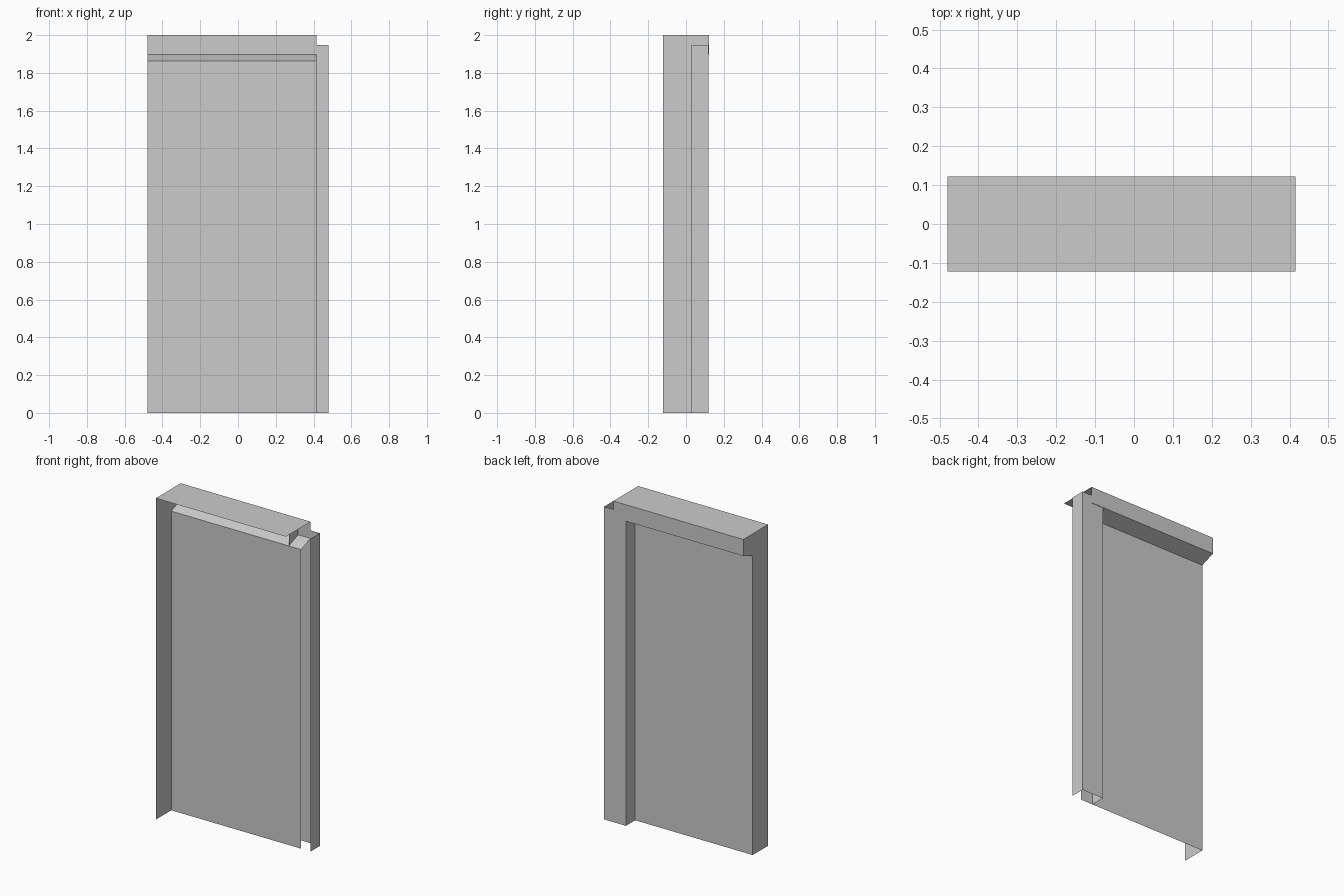
import bpy
import bmesh
from mathutils import Vector

cube = bpy.data.objects.get("Cube")
if cube:
    bpy.data.objects.remove(cube, do_unlink=True)

# Single plain grey finish
grey = bpy.data.materials.new("plain_grey")
grey.use_nodes = True
colour = (0.6, 0.6, 0.6, 1)
grey.diffuse_color = colour
grey.node_tree.nodes["Principled BSDF"].inputs["Base Color"].default_value = colour

# Main dimensions
LEFT, RIGHT, LINTEL_END = -0.48, 0.48, 0.415
FRONT, PANEL, BACK = -0.122, 0.029, 0.122
HEIGHT, JAMB_HEIGHT = 2.0, 1.947
SLOPE_LOW, SLOPE_HIGH = 1.862, 1.897
REVEAL = 0.33


def finish(name, bm):
    mesh = bpy.data.meshes.new(name)
    bm.to_mesh(mesh)
    bm.free()
    mesh.materials.append(grey)
    obj = bpy.data.objects.new(name, mesh)
    bpy.context.collection.objects.link(obj)
    return obj


def sheet(name, path, sweep):
    """Sweep an open folded path along a vector into thin sheet faces."""
    bm = bmesh.new()
    verts = [bm.verts.new(p) for p in path]
    edges = [bm.edges.new(pair) for pair in zip(verts, verts[1:])]
    new = bmesh.ops.extrude_edge_only(bm, edges=edges)["geom"]
    moved = [g for g in new if isinstance(g, bmesh.types.BMVert)]
    bmesh.ops.translate(bm, verts=moved, vec=Vector(sweep))
    bmesh.ops.recalc_face_normals(bm, faces=bm.faces)
    return finish(name, bm)


# Folded sheet: recessed panel, sloped soffit, back lintel and top
section = [(PANEL, 0), (PANEL, SLOPE_LOW), (BACK, SLOPE_HIGH),
           (BACK, HEIGHT), (FRONT, HEIGHT)]
sheet("panel_and_lintel", [(LEFT, y, z) for y, z in section],
      (LINTEL_END - LEFT, 0, 0))

# U-shaped jamb, open to the front and at both ends
jamb_back = BACK - 0.002
plan = [(REVEAL, PANEL), (REVEAL, jamb_back), (RIGHT, jamb_back), (RIGHT, PANEL)]
sheet("jamb_channel", [(x, y, 0) for x, y in plan], (0, 0, JAMB_HEIGHT))

# Side sheet closing the other end, following the folded section
bm = bmesh.new()
outline = section + [(FRONT, 0)]
bm.faces.new([bm.verts.new((LEFT, y, z)) for y, z in outline])
bmesh.ops.triangulate(bm, faces=bm.faces[:])
finish("side_sheet", bm)
